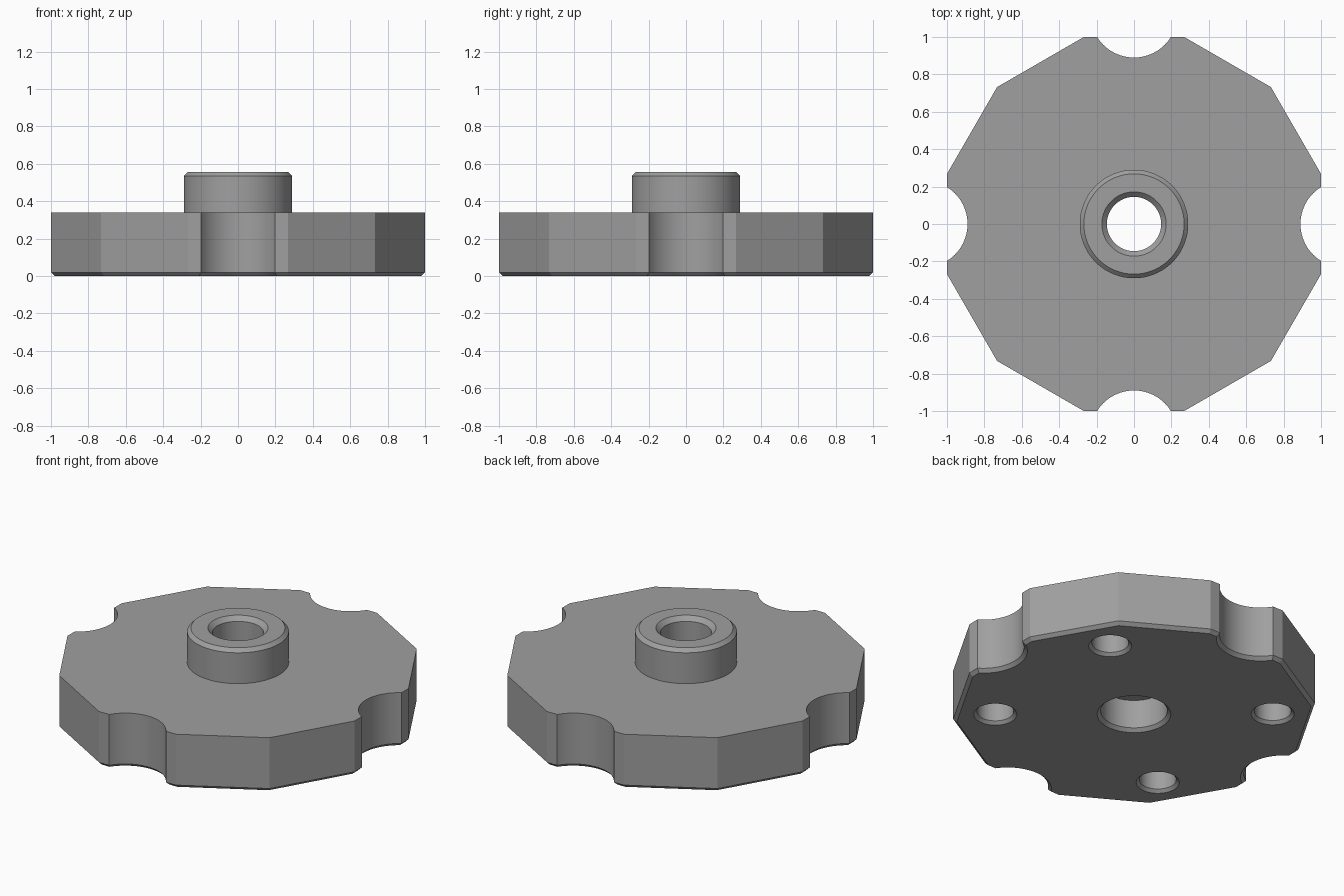
import bpy, math

if "Cube" in bpy.data.objects:
    bpy.data.objects.remove(bpy.data.objects["Cube"])

grey = bpy.data.materials.new("steel grey")
grey.diffuse_color = (0.35, 0.35, 0.35, 1)
grey.use_nodes = True
grey.node_tree.nodes["Principled BSDF"].inputs["Base Color"].default_value = grey.diffuse_color


def lathe(name, profile, sides, x=0, y=0, turn=0):
    """Closed solid from (radius, z) rings, bottom to top."""
    verts, faces = [], []
    for r, z in profile:
        for i in range(sides):
            a = turn + 2 * math.pi * i / sides
            verts.append((x + r * math.cos(a), y + r * math.sin(a), z))
    for k in range(len(profile) - 1):
        for i in range(sides):
            j = (i + 1) % sides
            faces.append((k * sides + i, k * sides + j,
                          (k + 1) * sides + j, (k + 1) * sides + i))
    faces.append(tuple(reversed(range(sides))))
    faces.append(tuple(range(len(verts) - sides, len(verts))))
    mesh = bpy.data.meshes.new(name)
    mesh.from_pydata(verts, [], faces)
    mesh.materials.append(grey)
    ob = bpy.data.objects.new(name, mesh)
    bpy.context.collection.objects.link(ob)
    return ob


def combine(target, tool, operation):
    """Apply a boolean and remove the tool."""
    bpy.context.view_layer.objects.active = target
    mod = target.modifiers.new("boolean", 'BOOLEAN')
    mod.operation, mod.solver, mod.object = operation, 'EXACT', tool
    bpy.ops.object.modifier_apply(modifier=mod.name)
    bpy.data.objects.remove(tool)


H, TOP, C = 0.34, 0.556, 0.02   # plate height, hub height, bottom chamfer
k = 1 / math.cos(math.pi / 12)  # flat-to-corner ratio of a twelve-sided plate

# Twelve-sided plate with a chamfered underside
plate = lathe("hub_plate", [((1 - C) * k, 0), (k, C), (k, H)], 12, turn=math.pi / 12)

# Raised collar
collar = lathe("collar", [(0.29, 0.25), (0.29, TOP - 0.022), (0.268, TOP)], 96)
combine(plate, collar, 'UNION')

# Four rim notches, flared along the bottom edge
R = 0.232
for i in range(4):
    a = i * math.pi / 2
    d = 0.89 + R
    notch = lathe("notch_cutter", [(R + 2 * C, -C), (R, C), (R, 0.45)], 96,
                  d * math.cos(a), d * math.sin(a))
    combine(plate, notch, 'DIFFERENCE')

# Central bore: wide below, narrow above, chamfered at both mouths
bore = lathe("bore_cutter", [(0.23, -0.02), (0.19, 0.02), (0.19, 0.2), (0.145, 0.2),
                             (0.145, TOP - 0.027), (0.192, TOP + 0.02)], 96)
combine(plate, bore, 'DIFFERENCE')

# Four blind bolt holes in the underside
for sx in (-1, 1):
    for sy in (-1, 1):
        hole = lathe("hole_cutter", [(0.143, -0.02), (0.105, 0.018), (0.105, 0.22)], 64,
                     sx * 0.605, sy * 0.51)
        combine(plate, hole, 'DIFFERENCE')

# Smooth round walls, crisp edges elsewhere
bpy.ops.object.select_all(action='DESELECT')
plate.select_set(True)
bpy.context.view_layer.objects.active = plate
bpy.ops.object.shade_smooth_by_angle(angle=math.radians(20))
